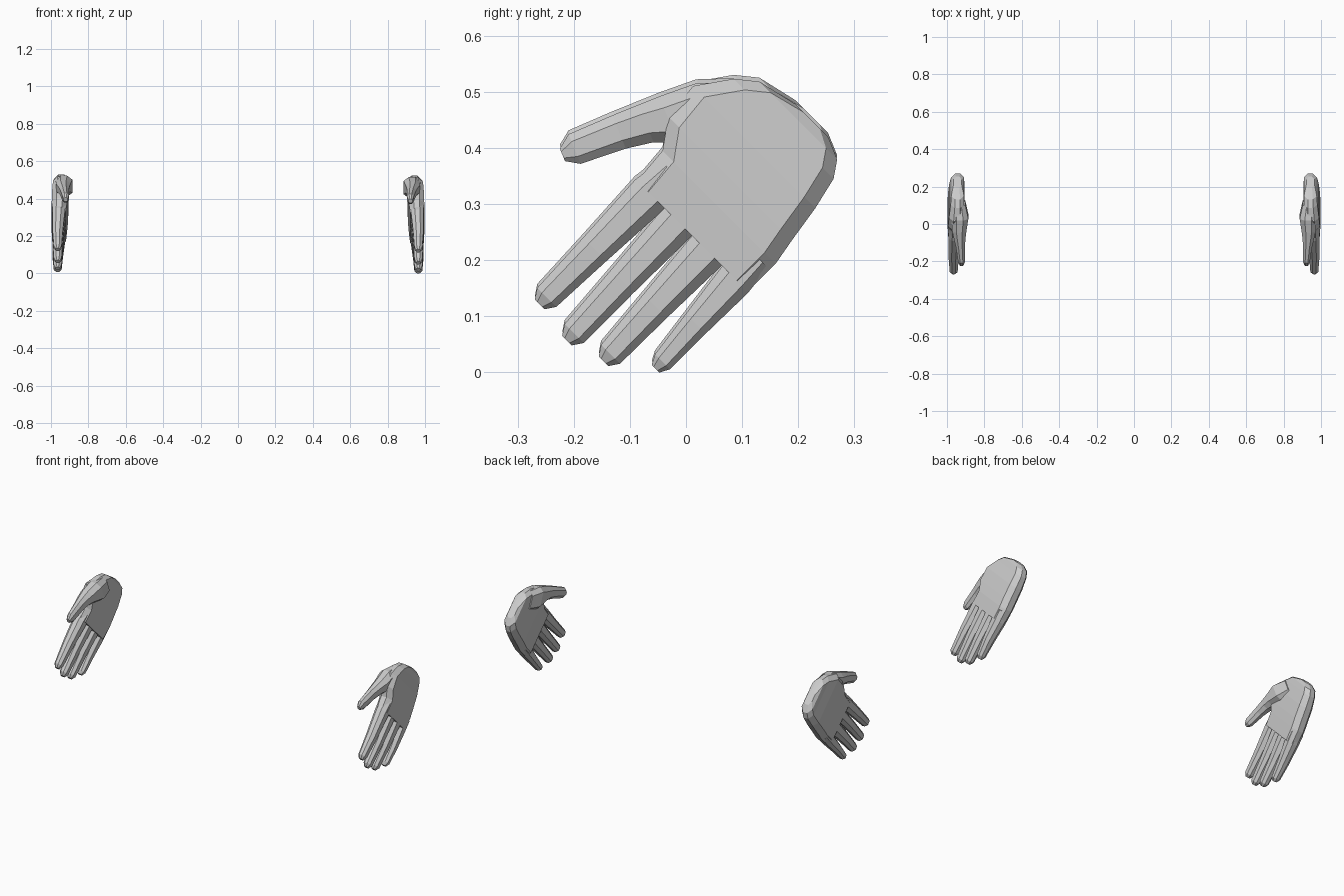
import bpy, bmesh, math

if "Cube" in bpy.data.objects:
    bpy.data.objects.remove(bpy.data.objects["Cube"])

skin = bpy.data.materials.new("light grey")
skin.diffuse_color = (0.6, 0.6, 0.6, 1)
skin.use_nodes = True
skin.node_tree.nodes["Principled BSDF"].inputs["Base Color"].default_value = skin.diffuse_color


def loft(name, degrees, sections, bevel):
    """Eight-sided loft running along a direction in the YZ plane.
    Section: (distance along, low edge, high edge, x centre, half thickness)."""
    c, s = math.cos(math.radians(degrees)), math.sin(math.radians(degrees))
    bm = bmesh.new()
    rings = []
    for u, lo, hi, x, ht in sections:
        mid, hw = (lo + hi) / 2, (hi - lo) / 2
        flat = hw - min(bevel, hw * 0.5)
        corners = [(hw, .4), (flat, 1), (-flat, 1), (-hw, .4),
                   (-hw, -.4), (-flat, -1), (flat, -1), (hw, -.4)]
        rings.append([bm.verts.new((x + k * ht, u * c - (mid + w) * s,
                                    u * s + (mid + w) * c)) for w, k in corners])
    for a, b in zip(rings, rings[1:]):
        for i in range(8):
            j = (i + 1) % 8
            bm.faces.new((a[i], a[j], b[j], b[i]))
    bm.faces.new(rings[0])
    bm.faces.new(rings[-1])
    bmesh.ops.recalc_face_normals(bm, faces=bm.faces)
    mesh = bpy.data.meshes.new(name)
    bm.to_mesh(mesh)
    bm.free()
    mesh.materials.append(skin)
    ob = bpy.data.objects.new(name, mesh)
    bpy.context.collection.objects.link(ob)
    return ob


# Palm, from knuckles to rounded wrist
hand = loft("right_hand", 45, [
    (.180, .024, .303, .957, .037), (.250, .024, .309, .955, .041),
    (.300, .033, .345, .952, .042), (.370, .044, .352, .948, .041),
    (.430, .058, .310, .944, .036), (.459, .078, .274, .943, .034),
    (.476, .118, .200, .943, .022)], .028)

# Fingers: tip position, tip centre and half width, base centre and half width
parts = []
for name, tip, tc, tw, bc, bw in [
        ("index_finger", -.099, .270, .024, .270, .037),
        ("middle_finger", -.110, .190, .024, .200, .0355),
        ("ring_finger", -.090, .118, .024, .127, .0375),
        ("little_finger", -.034, .043, .019, .055, .033)]:
    mid_u, mc, mw = (tip + .18) / 2, (tc + bc) / 2, (tw + bw) / 2 - .001
    parts.append(loft(name, 45, [
        (tip, tc - tw * .5, tc + tw * .5, .964, .011),
        (tip + .018, tc - tw, tc + tw, .964, .021),
        (mid_u, mc - mw, mc + mw, .964, .028),
        (.178, bc - bw, bc + bw, .959, .034),
        (.235, bc - bw * .8, bc + bw * .8, .957, .036)], .02))

# Thumb, flowing into the thick base of the palm
parts.append(loft("thumb", 22, [
    (-.059, .430, .454, .922, .010), (-.035, .415, .472, .922, .018),
    (.050, .410, .474, .928, .024), (.100, .402, .474, .932, .031),
    (.140, .385, .474, .934, .038), (.210, .350, .471, .931, .045),
    (.280, .335, .445, .936, .034)], .022))

# Fuse everything into one skin
for part in parts:
    mod = hand.modifiers.new(part.name, 'BOOLEAN')
    mod.operation = 'UNION'
    mod.solver = 'EXACT'
    mod.object = part
bpy.context.view_layer.update()
fused = bpy.data.meshes.new_from_object(
    hand.evaluated_get(bpy.context.evaluated_depsgraph_get()))
hand.modifiers.clear()
hand.data = fused
for part in parts:
    bpy.data.objects.remove(part)

# Mirrored left hand, set slightly higher
bm = bmesh.new()
bm.from_mesh(fused)
for v in bm.verts:
    v.co.x = -v.co.x
    v.co.z += .007
bmesh.ops.reverse_faces(bm, faces=bm.faces)
left = bpy.data.meshes.new("left_hand")
bm.to_mesh(left)
bm.free()
if not left.materials:
    left.materials.append(skin)
bpy.context.collection.objects.link(bpy.data.objects.new("left_hand", left))
